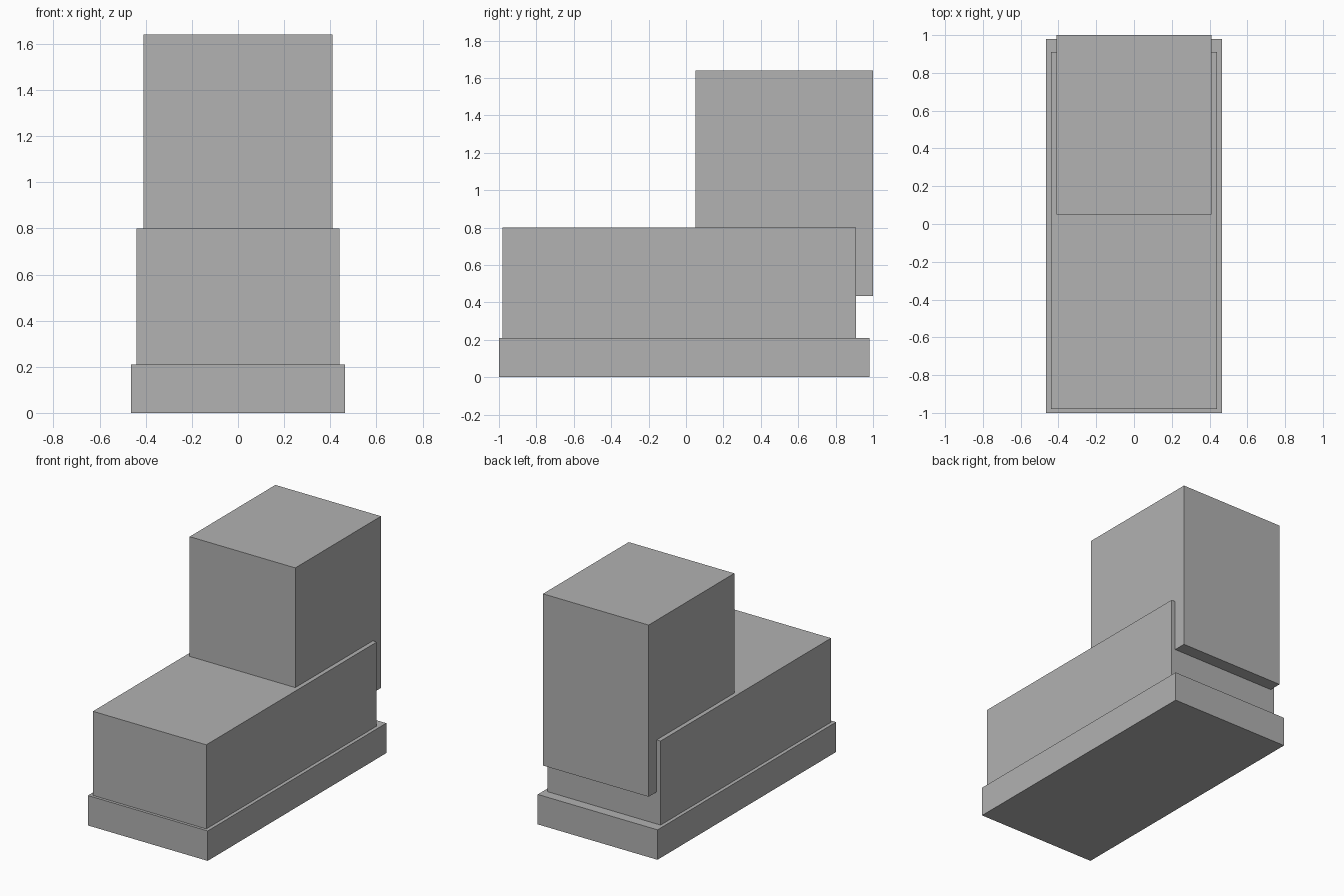
import bpy

# Remove the default cube
cube = bpy.data.objects.get("Cube")
if cube:
    bpy.data.objects.remove(cube, do_unlink=True)

# Single grey material
GREY = (0.445, 0.445, 0.445, 1.0)
grey = bpy.data.materials.new("plain_grey")
grey.use_nodes = True
grey.diffuse_color = GREY
grey.node_tree.nodes["Principled BSDF"].inputs["Base Color"].default_value = GREY


def block(name, half_width, y_range, z_range):
    """Box centred on x, spanning the given y and z ranges."""
    (y0, y1), (z0, z1) = y_range, z_range
    bpy.ops.mesh.primitive_cube_add(size=1, location=(0, (y0 + y1) / 2, (z0 + z1) / 2))
    obj = bpy.context.object
    obj.name = name
    obj.scale = (half_width * 2, y1 - y0, z1 - z0)
    bpy.ops.object.transform_apply(location=False, rotation=False, scale=True)
    obj.data.materials.append(grey)
    return obj


# Low plinth under everything
block("base_plinth", 0.465, (-1.0, 0.98), (0.0, 0.21))
# Long main body resting on the plinth
block("main_body", 0.44, (-0.98, 0.91), (0.21, 0.80))
# Tall rear tower, sunk into the body and overhanging the back
block("rear_tower", 0.41, (0.05, 1.0), (0.435, 1.64))
